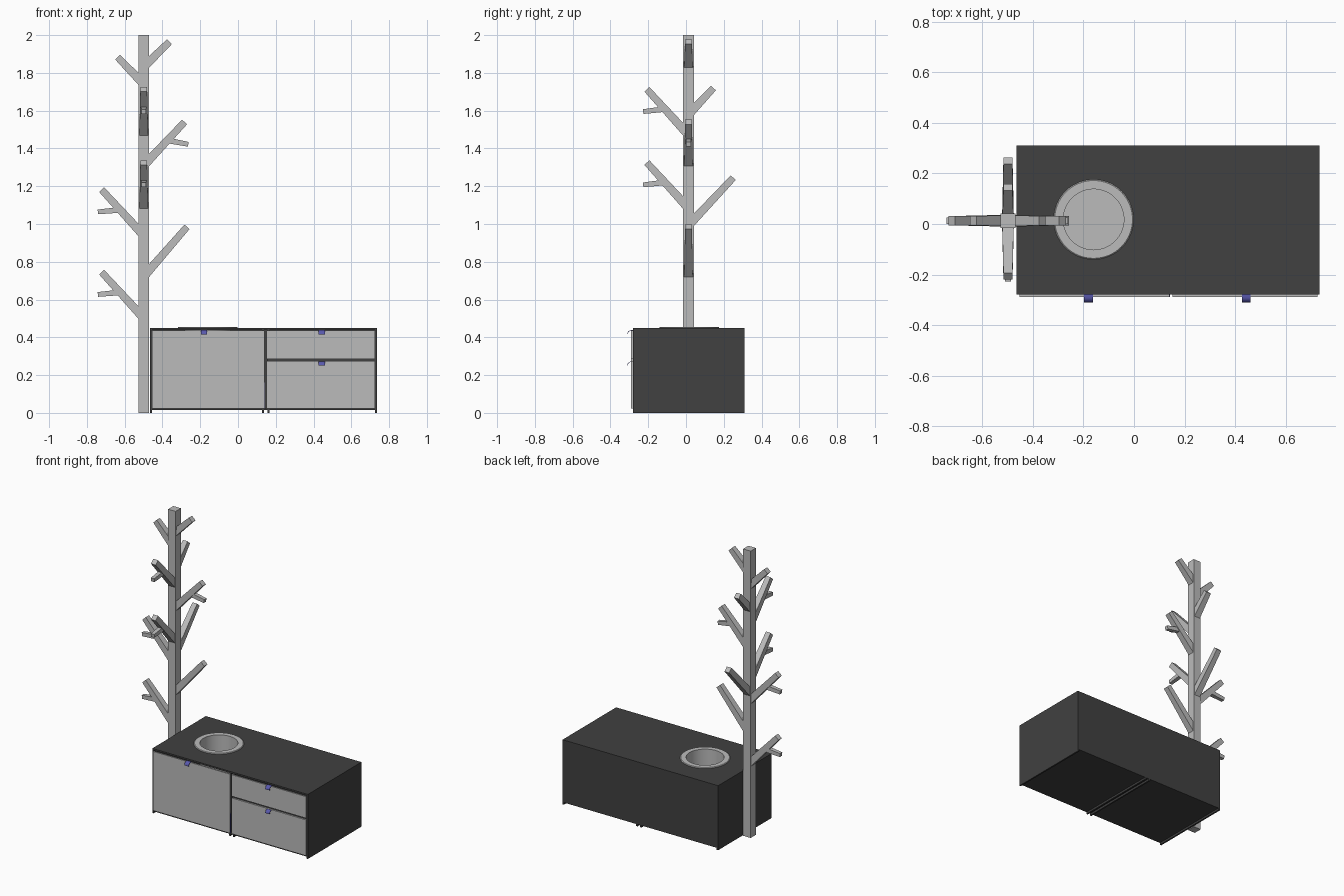
import bpy, bmesh, math
from mathutils import Vector

cube = bpy.data.objects.get("Cube")
if cube:
    bpy.data.objects.remove(cube, do_unlink=True)


def material(name, rgb):
    m = bpy.data.materials.new(name)
    m.use_nodes = True
    m.diffuse_color = (*rgb, 1)
    m.node_tree.nodes["Principled BSDF"].inputs["Base Color"].default_value = (*rgb, 1)
    return m


GREY = material("light grey", (0.5, 0.5, 0.5))
DARK = material("charcoal", (0.052, 0.052, 0.052))
BLUE = material("violet blue", (0.1, 0.1, 0.42))


def finish(name, bm, mat):
    bmesh.ops.recalc_face_normals(bm, faces=bm.faces)
    mesh = bpy.data.meshes.new(name)
    bm.to_mesh(mesh)
    bm.free()
    mesh.materials.append(mat)
    ob = bpy.data.objects.new(name, mesh)
    bpy.context.collection.objects.link(ob)
    return ob


def box(name, x, y, z, mat):
    """Box from its (min, max) extent on each axis."""
    bm = bmesh.new()
    bmesh.ops.create_cube(bm, size=1)
    for v in bm.verts:
        v.co = [r[0] if c < 0 else r[1] for c, r in zip(v.co, (x, y, z))]
    return finish(name, bm, mat)


def smooth(ob):
    bpy.ops.object.select_all(action="DESELECT")
    ob.select_set(True)
    bpy.context.view_layer.objects.active = ob
    bpy.ops.object.shade_smooth_by_angle(angle=math.radians(35))


# Cabinet carcass: side panels and dividers reach the floor
L, R, F, B, TOP = -0.465, 0.735, -0.28, 0.31, 0.45
T = 0.011
for name, x in (("right_side_panel", L), ("left_side_panel", R - T),
                ("right_divider", 0.126), ("left_divider", 0.156)):
    box(name, (x, x + T), (F, B), (0, TOP - T), DARK)
box("bottom_panel", (L + T, R - T), (F, B), (0.014, 0.025), DARK)
box("back_panel", (L + T, R - T), (B - T, B), (0.014, TOP - T), DARK)
box("drawer_rail", (0.167, R - T), (F, F + 0.05), (0.272, 0.29), DARK)
top = box("top_panel", (L, R), (F, B), (TOP - T, TOP), DARK)

# Round opening in the top
CX, CY = -0.16, 0.018
bm = bmesh.new()
bmesh.ops.create_cone(bm, cap_ends=True, segments=64, radius1=0.13, radius2=0.13, depth=0.2)
bmesh.ops.translate(bm, verts=bm.verts, vec=(CX, CY, TOP))
cutter = finish("opening_cutter", bm, DARK)
cutter.hide_render = True
cutter.hide_set(True)
cut = top.modifiers.new("opening", "BOOLEAN")
cut.object = cutter
cut.solver = "EXACT"

# Sunken bin with a flat rim, turned from a profile
profile = [(0, 0.24), (0.12, 0.24), (0.12, 0.456), (0.154, 0.456), (0.158, 0.453),
           (0.158, 0.449), (0.124, 0.449), (0.124, 0.235), (0, 0.235)]
bm = bmesh.new()
vs = [bm.verts.new((r, 0, z)) for r, z in profile]
es = [bm.edges.new(p) for p in zip(vs, vs[1:])]
bmesh.ops.spin(bm, geom=vs + es, cent=(0, 0, 0), axis=(0, 0, 1), angle=math.tau, steps=64)
bmesh.ops.remove_doubles(bm, verts=bm.verts, dist=0.0001)
bmesh.ops.translate(bm, verts=bm.verts, vec=(CX, CY, 0))
smooth(finish("sunken_bin", bm, GREY))

# Door and drawer fronts
DOOR = (F - 0.01, F)
box("door", (-0.454, 0.14), DOOR, (0.024, 0.436), GREY)
box("upper_drawer_front", (0.152, 0.726), DOOR, (0.286, 0.436), GREY)
box("lower_drawer_front", (0.152, 0.726), DOOR, (0.024, 0.274), GREY)
box("door_edge_strip", (0.14, 0.142), DOOR, (0.024, 0.16), BLUE)


def handle(name, x, z):
    """Curved pull tab hooked over the top edge of a front."""
    arc = [math.radians(a) for a in range(90, -1, -15)]
    def line(r):
        return [(F, z + r - 0.022)] + [(-0.289 - r * math.cos(a), z - 0.022 + r * math.sin(a))
                                       for a in arc]
    outer, inner = line(0.022), line(0.0195)
    inner[-1] = (inner[-1][0], outer[-1][1])
    bm = bmesh.new()
    f = bm.faces.new([bm.verts.new((x - 0.017, y, h)) for y, h in outer + inner[::-1]])
    ext = bmesh.ops.extrude_face_region(bm, geom=[f])["geom"]
    bmesh.ops.translate(bm, vec=(0.034, 0, 0),
                        verts=[v for v in ext if isinstance(v, bmesh.types.BMVert)])
    smooth(finish(name, bm, BLUE))


handle("door_handle", -0.18, 0.438)
handle("upper_drawer_handle", 0.444, 0.438)
handle("lower_drawer_handle", 0.444, 0.272)

# Square trunk of the coat tree
TX, TY, H = -0.499, 0.013, 0.029
box("trunk", (TX - H, TX + H), (TY - H, TY + H), (0, 2), GREY)


def stick(name, a, b, w0, w1):
    """Tapered square bar from a to b."""
    a, b = Vector(a), Vector(b)
    d = b - a
    side = d.cross(Vector((0, 0, 1))).normalized()
    up = side.cross(d).normalized()
    bm = bmesh.new()
    rings = [[bm.verts.new(p + (side * i + up * j) * w / 2)
              for i, j in ((-1, -1), (1, -1), (1, 1), (-1, 1))]
             for p, w in ((a, w0), (b, w1))]
    for r in rings:
        bm.faces.new(r)
    for i in range(4):
        j = (i + 1) % 4
        bm.faces.new((rings[0][i], rings[0][j], rings[1][j], rings[1][i]))
    finish(name, bm, GREY)


# Branches: direction, height at trunk face, reach from trunk axis, tip height, has twig
branches = [
    ((-1, 0), 0.533, 0.223, 0.745, True),
    ((1, 0), 0.755, 0.229, 0.985, False),
    ((-1, 0), 0.970, 0.223, 1.182, True),
    ((0, 1), 1.023, 0.237, 1.245, False),
    ((0, -1), 1.115, 0.220, 1.325, True),
    ((1, 0), 1.340, 0.216, 1.540, True),
    ((0, -1), 1.503, 0.220, 1.713, True),
    ((0, 1), 1.610, 0.132, 1.720, False),
    ((-1, 0), 1.770, 0.138, 1.883, False),
    ((1, 0), 1.860, 0.136, 1.965, False),
]
for n, (d, base, reach, tip, twig) in enumerate(branches, 1):
    def at(r, z):
        return (TX + d[0] * r, TY + d[1] * r, z)
    slope = (tip - base) / (reach - H)
    stick(f"branch_{n}", at(0.01, base - slope * (H - 0.01)), at(reach, tip), 0.046, 0.036)
    if twig:
        r = 0.125
        stick(f"twig_{n}", at(r, base + slope * (r - H)), at(reach + 0.02, tip - 0.118),
              0.03, 0.025)
